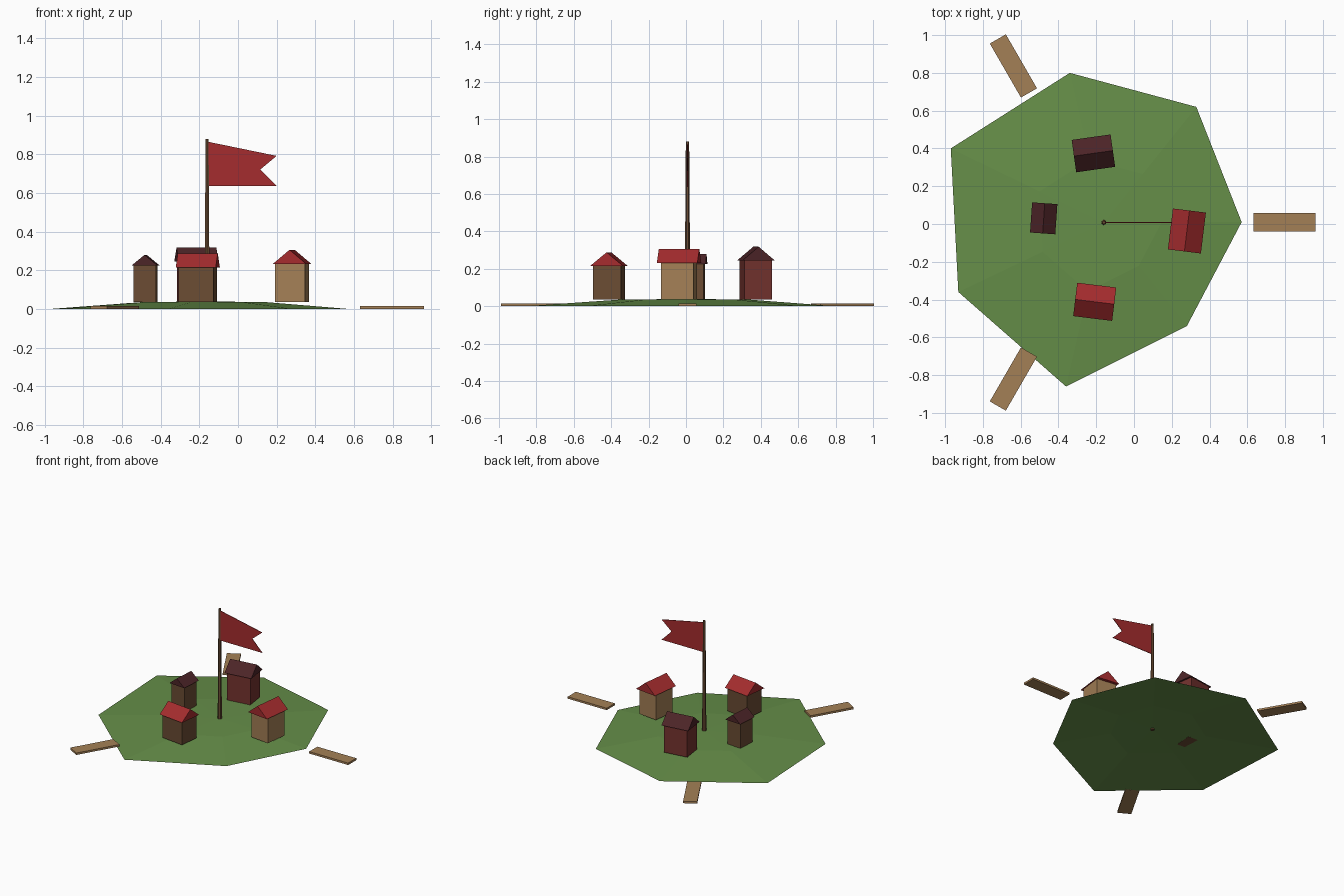
import bpy
import math
from mathutils import Matrix, Vector

if "Cube" in bpy.data.objects:
    bpy.data.objects.remove(bpy.data.objects["Cube"])


def material(name, rgb):
    m = bpy.data.materials.new(name)
    lin = [((c / 255 + 0.055) / 1.055) ** 2.4 for c in rgb]
    m.diffuse_color = (*lin, 1)
    m.use_nodes = True
    m.node_tree.nodes["Principled BSDF"].inputs["Base Color"].default_value = m.diffuse_color
    return m


GREEN = material("grass green", (102, 143, 73))
TAN = material("tan wood", (164, 128, 86))
BROWN = material("brown wood", (107, 76, 51))
MAROON = material("maroon wall", (115, 50, 46))
RED = material("bright red", (165, 44, 46))
DARK = material("dark red roof", (76, 36, 39))

CENTRE = Vector((-0.16, 0.008, 0))


def make(name, verts, faces, mat, matrix=Matrix()):
    mesh = bpy.data.meshes.new(name)
    mesh.from_pydata([matrix @ Vector(v) for v in verts], [], faces)
    mesh.materials.append(mat)
    obj = bpy.data.objects.new(name, mesh)
    bpy.context.collection.objects.link(obj)
    return obj


def prism(name, outline, y0, y1, mat, matrix=Matrix()):
    """Extrude an anticlockwise x-z outline from y0 (front) to y1 (back)."""
    n = len(outline)
    verts = [(x, y, z) for y in (y0, y1) for x, z in outline]
    faces = [tuple(range(n)), tuple(reversed(range(n, 2 * n)))]
    faces += [(i, i + n, (i + 1) % n + n, (i + 1) % n) for i in range(n)]
    return make(name, verts, faces, mat, matrix)


def box(name, sx, sy, z0, z1, mat, matrix):
    h = sx / 2
    return prism(name, [(-h, z0), (h, z0), (h, z1), (-h, z1)], -sy / 2, sy / 2, mat, matrix)


# Grassy mound: open sheet with a low plateau
rim = [(0.57, 0.01), (0.33, 0.62), (-0.34, 0.80), (-0.97, 0.40),
       (-0.93, -0.36), (-0.36, -0.86), (0.28, -0.54)]
n = len(rim)
verts = [(x, y, 0.0) for x, y in rim]
for x, y in rim:
    p = CENTRE.lerp(Vector((x, y, 0)), 0.42)
    verts.append((p.x, p.y, 0.035))
verts.append((CENTRE.x, CENTRE.y, 0.039))
faces = []
for i in range(n):
    j = (i + 1) % n
    faces += [(i, j, n + j, n + i), (n + i, n + j, 2 * n)]
make("grass_mound", verts, faces, GREEN)


# Huts: wall box with an overhanging gable prism, ridge along local y
def hut(name, x, y, angle, wall, roof, eave, apex, base, wall_mat, roof_mat):
    m = Matrix.Translation((x, y, 0)) @ Matrix.Rotation(math.radians(angle), 4, 'Z')
    box(name + "_walls", wall[0], wall[1], base, eave + 0.004, wall_mat, m)
    h = roof[0] / 2
    prism(name + "_roof", [(-h, eave), (h, eave), (0, apex)],
          -roof[1] / 2, roof[1] / 2, roof_mat, m)


hut("right_hut", 0.28, -0.037, -7, (0.155, 0.175), (0.176, 0.218), 0.232, 0.306, 0.037, TAN, RED)
hut("front_hut", -0.208, -0.412, 83, (0.150, 0.182), (0.178, 0.208), 0.215, 0.288, 0.037, BROWN, RED)
hut("back_hut", -0.215, 0.374, 98, (0.150, 0.182), (0.173, 0.208), 0.245, 0.318, 0.037, MAROON, DARK)
hut("left_hut", -0.478, 0.03, -4, (0.115, 0.133), (0.134, 0.160), 0.225, 0.280, 0.035, BROWN, DARK)

# Three jetty planks radiating from the mound
for k in range(3):
    m = (Matrix.Translation(CENTRE) @ Matrix.Rotation(k * math.tau / 3, 4, 'Z')
         @ Matrix.Translation((0.957, 0, 0)))
    box(f"jetty_plank_{k + 1}", 0.33, 0.098, 0.0, 0.015, TAN, m)

# Tapered flagpole
bpy.ops.mesh.primitive_cone_add(vertices=6, radius1=0.015, radius2=0.009, depth=0.85,
                                location=(CENTRE.x, CENTRE.y, 0.455))
pole = bpy.context.object
pole.name = "flagpole"
pole.data.materials.append(BROWN)

# Swallowtail flag
prism("flag", [(-0.155, 0.637), (0.2, 0.637), (0.116, 0.722), (0.2, 0.792), (-0.155, 0.865)],
      CENTRE.y - 0.002, CENTRE.y + 0.002, RED)
